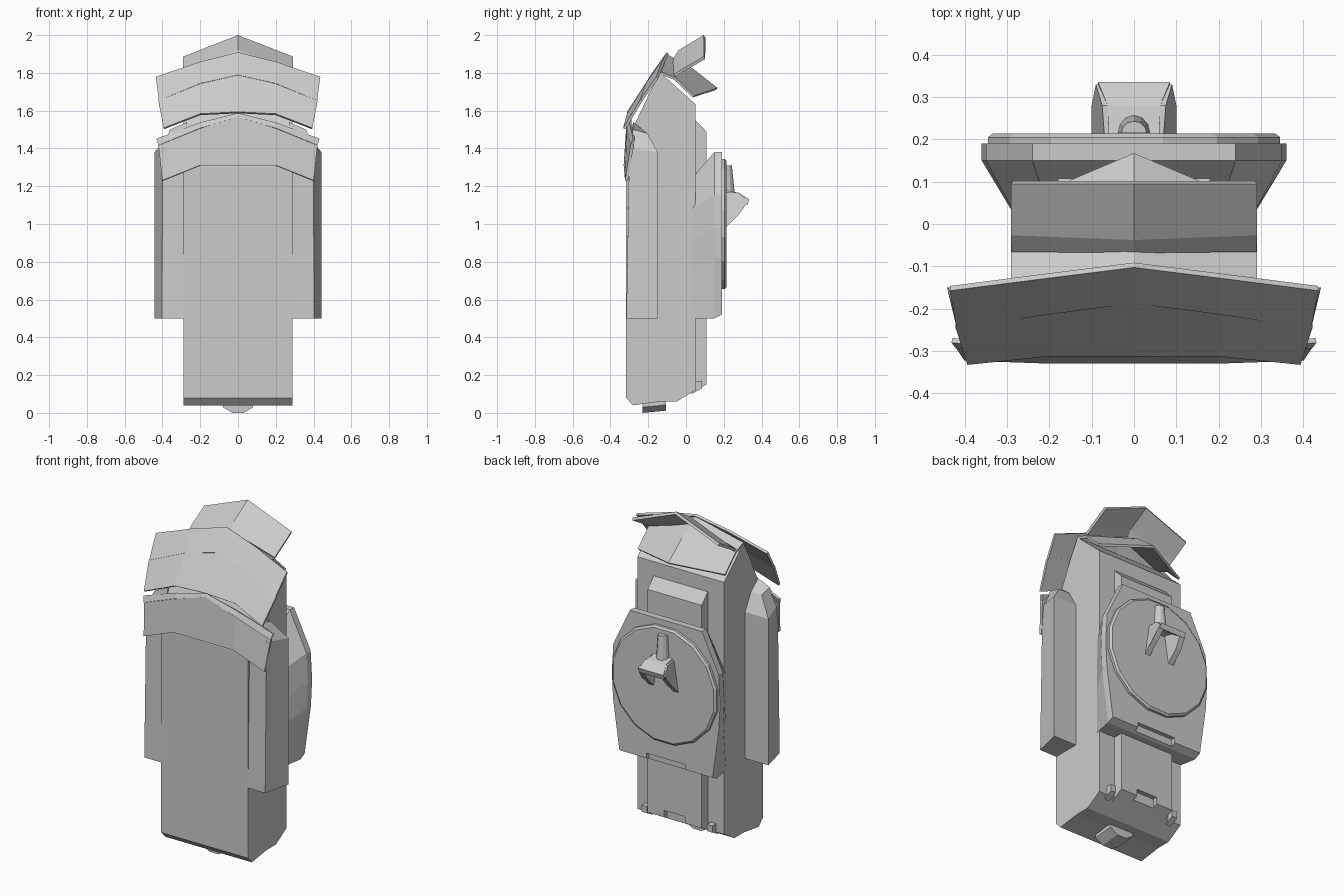
import bpy, bmesh, math
from mathutils import Vector

if "Cube" in bpy.data.objects:
    bpy.data.objects.remove(bpy.data.objects["Cube"])


def build(name, verts, faces):
    me = bpy.data.meshes.new(name)
    me.from_pydata(verts, [], faces)
    bm = bmesh.new()
    bm.from_mesh(me)
    bmesh.ops.remove_doubles(bm, verts=bm.verts, dist=0.0001)
    bmesh.ops.recalc_face_normals(bm, faces=bm.faces)
    bm.to_mesh(me)
    bm.free()
    ob = bpy.data.objects.new(name, me)
    bpy.context.collection.objects.link(ob)
    return ob


def loft(name, rings):
    """Closed solid through rings with equal point counts."""
    n = len(rings[0])
    verts = [p for r in rings for p in r]
    faces = [tuple(range(n)), tuple(range(len(verts) - n, len(verts)))]
    for k in range(len(rings) - 1):
        a = k * n
        faces += [(a + i, a + (i + 1) % n, a + n + (i + 1) % n, a + n + i) for i in range(n)]
    return build(name, verts, faces)


def prism(name, profile, x0, x1):
    """Side profile (y, z) extruded across x."""
    return loft(name, [[(x, y, z) for y, z in profile] for x in (x0, x1)])


def band(name, rows, thick=0.014, offset=-1):
    """Thin folded sheet; each row lists points from the centre outwards."""
    full = [[(-x, y, z) for x, y, z in reversed(r[1:])] + list(r) for r in rows]
    n = len(full[0])
    faces = [(k * n + i, k * n + i + 1, (k + 1) * n + i + 1, (k + 1) * n + i)
             for k in range(len(full) - 1) for i in range(n - 1)]
    ob = build(name, [p for r in full for p in r], faces)
    m = ob.modifiers.new("thickness", 'SOLIDIFY')
    m.thickness, m.offset = thick, 0
    return ob


def notch(target, x, y0, y1, z0, z1):
    cut = prism(target.name + "_cutter", [(y0, z0), (y1, z0), (y1, z1), (y0, z1)], -x, x)
    cut.hide_render = True
    cut.hide_viewport = True
    cut.display_type = 'WIRE'
    m = target.modifiers.new("notch", 'BOOLEAN')
    m.object, m.operation, m.solver = cut, 'DIFFERENCE', 'EXACT'


# Main column
prism("main_body", [(-.318, .08), (-.318, 1.3), (-.285, 1.5), (-.19, 1.7), (-.135, 1.8),
                    (.05, 1.635), (.05, .12), (-.05, .06), (-.14, .06), (-.28, .04)], -.288, .288)

# Raised back panel with a notch at its foot
panel = prism("back_panel", [(.03, 1.57), (.108, 1.49), (.108, .15), (.03, .105)], -.18, .18)
notch(panel, .07, .08, .2, .1, .19)

# Side boxes with slanted outer face and tapered top
for s in (-1, 1):
    name = "side_box_" + ("left" if s < 0 else "right")
    base = [(.27, -.316), (.402, -.316), (.442, -.15), (.27, -.15)]
    tops = [(.27, -.30, 1.42), (.40, -.30, 1.40), (.442, -.15, 1.38), (.27, -.15, 1.38)]
    cap = [(.27, -.28, 1.54), (.36, -.28, 1.5), (.36, -.205, 1.48), (.27, -.205, 1.48)]
    loft(name, [[(s * x, y, .5) for x, y in base],
                [(s * x, y, z) for x, y, z in tops],
                [(s * x, y, z) for x, y, z in cap]])
    # Small bottom hooks
    prism("bottom_hook", [(.03, .17), (.085, .17), (.085, .13), (.03, .1)],
          *sorted((s * .2, s * .235)))

# Foot
loft("foot", [[(-w, -.23, z), (w, -.23, z), (w, -.105, z + d), (-w, -.105, z + d)]
              for w, z, d in ((.03, 0, .012), (.08, .03, .012), (.08, .06, 0))])

# Three folded front bands
band("upper_band", [
    [(0, -.097, 1.905), (.2, -.122, 1.855), (.435, -.152, 1.775)],
    [(0, -.182, 1.785), (.2, -.208, 1.74), (.418, -.24, 1.65)]])
band("middle_band", [
    [(0, -.180, 1.785), (.2, -.205, 1.74), (.422, -.236, 1.655)],
    [(0, -.307, 1.59), (.2, -.307, 1.58), (.393, -.327, 1.505)]])
band("lower_band", [
    [(0, -.305, 1.57), (.2, -.305, 1.505), (.42, -.285, 1.415)],
    [(0, -.322, 1.31), (.2, -.322, 1.31), (.4, -.315, 1.23)]], .016)
band("lower_band_rim", [
    [(0, -.295, 1.585), (.2, -.295, 1.535), (.43, -.275, 1.45)],
    [(0, -.308, 1.565), (.2, -.308, 1.505), (.42, -.288, 1.415)]], .012)

# Raised hood and the roof flap under it
band("hood", [
    [(0, .098, 1.993), (.288, .098, 1.88)],
    [(0, -.033, 1.915), (.288, -.022, 1.81)],
    [(0, -.063, 1.87), (.288, -.06, 1.785)]], .016)
band("roof_flap", [
    [(0, .163, 1.715), (.288, .04, 1.675)],
    [(0, .035, 1.815), (.288, -.06, 1.77)],
    [(0, -.10, 1.89), (.288, -.135, 1.8)]], .014)


# Back plate, flaring out from the column
def outline(y, half):
    return [(x, y, z) for x, z in half] + [(-x, y, z) for x, z in reversed(half)]


plate = loft("back_plate", [
    outline(.03, [(.2, 1.24), (.285, 1.08), (.288, .9), (.288, .75), (.288, .5)]),
    outline(.15, [(.24, 1.38), (.35, 1.15), (.36, .98), (.352, .82), (.31, .5)]),
    outline(.19, [(.24, 1.38), (.35, 1.15), (.36, .98), (.352, .82), (.31, .52)])])
notch(plate, .13, .165, .25, .45, .55)

# Round disc on the plate
loft("back_disc", [[(r * math.cos(a), y, 1 + r * math.sin(a))
                    for a in (math.tau * (i + .5) / 16 for i in range(16))]
                   for r, y in ((.352, .18), (.352, .205), (.34, .214))])

# Hook: tapered peg, sloping top and side claws
loft("hook_peg", [[(r * math.cos(a), .215 + d * math.sin(a), z)
                   for a in (math.pi * i / 6 for i in range(7))]
                  for r, d, z in ((.04, .045, 1.14), (.03, .028, 1.31))])
loft("hook_top", [[(-w, y, z), (w, y, z), (w, y - .01, z - .03), (-w, y - .01, z - .03)]
                  for w, y, z in ((.06, .21, 1.18), (.062, .28, 1.165), (.085, .335, 1.13))])
for s in (-1, 1):
    loft("hook_claw", [[(s * (x + dx), y, z) for x, y, z in
                        ((.055, .21, 1.17), (.06, .28, 1.165), (.075, .33, 1.12),
                         (.085, .28, 1.05), (.085, .21, .98))] for dx in (-.02, .015)])
